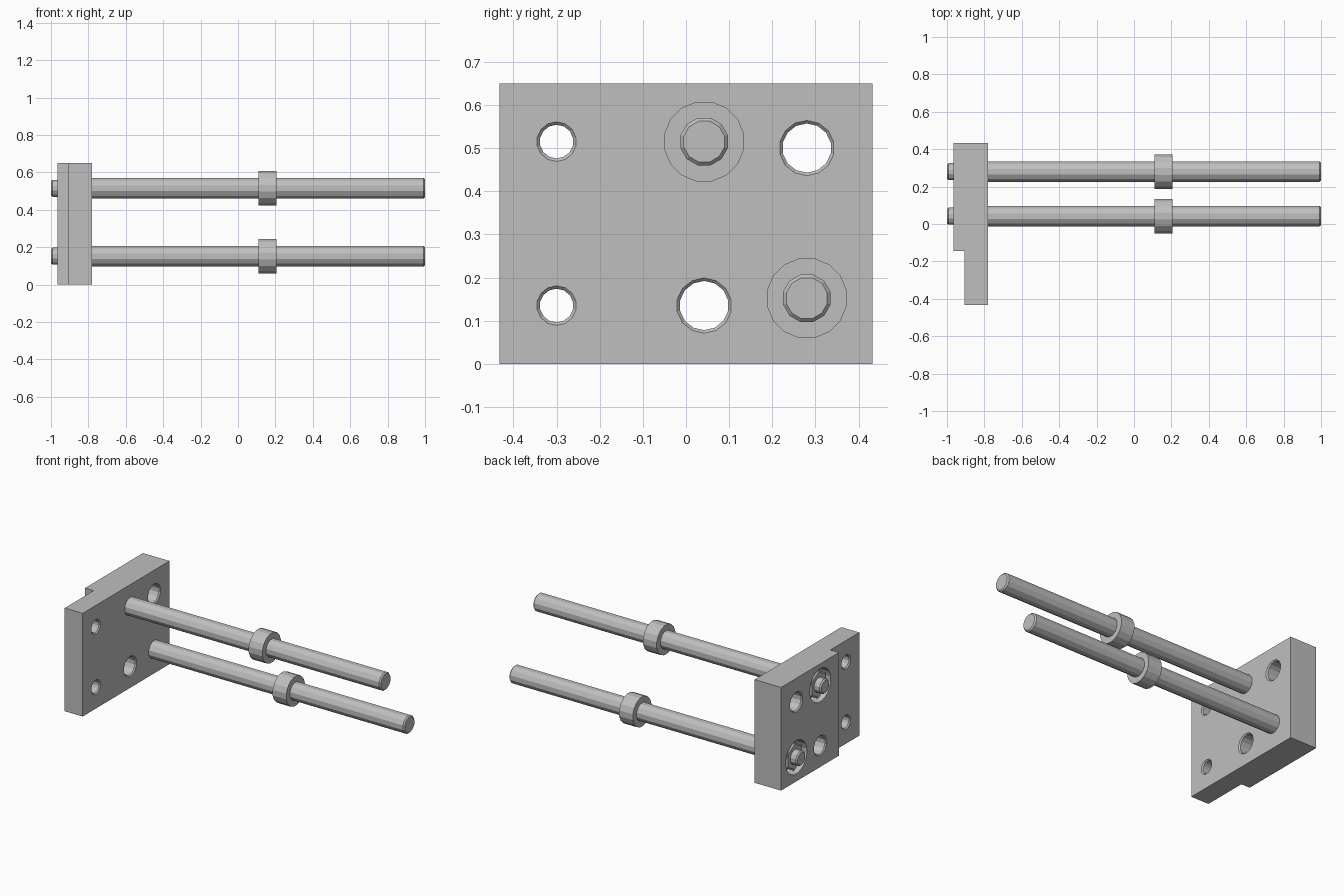
import bpy, bmesh, math

cube = bpy.data.objects.get("Cube")
if cube:
    bpy.data.objects.remove(cube, do_unlink=True)

steel = bpy.data.materials.new("steel_grey")
steel.use_nodes = True
grey = (0.52, 0.52, 0.52, 1)
steel.diffuse_color = grey
steel.node_tree.nodes["Principled BSDF"].inputs["Base Color"].default_value = grey


def finish(name, bm):
    bmesh.ops.recalc_face_normals(bm, faces=bm.faces)
    mesh = bpy.data.meshes.new(name)
    bm.to_mesh(mesh)
    bm.free()
    mesh.materials.append(steel)
    obj = bpy.data.objects.new(name, mesh)
    bpy.context.collection.objects.link(obj)
    return obj


def lathe(name, profile, centre, sides):
    """Revolve (x, radius) points about an x-parallel axis, closing the ends."""
    bm = bmesh.new()
    cy, cz = centre
    rings = []
    for x, r in profile:
        angles = [2 * math.pi * (i + 0.5) / sides for i in range(sides)]
        rings.append([bm.verts.new((x, cy + r * math.cos(a), cz + r * math.sin(a)))
                      for a in angles])
    for a, b in zip(rings, rings[1:]):
        for i in range(sides):
            j = (i + 1) % sides
            bm.faces.new((a[i], a[j], b[j], b[i]))
    bm.faces.new(rings[0])
    bm.faces.new(rings[-1])
    return finish(name, bm)


# Plate dimensions
BACK, STEP, FRONT = -0.965, -0.905, -0.78
HALF, STEP_Y, HEIGHT = 0.432, -0.145, 0.65
CHAMFER = 0.007

# Stepped mounting plate: plan outline extruded upward
bm = bmesh.new()
outline = [(FRONT, -HALF), (FRONT, HALF), (BACK, HALF),
           (BACK, STEP_Y), (STEP, STEP_Y), (STEP, -HALF)]
base = bm.faces.new([bm.verts.new((x, y, 0)) for x, y in outline])
extruded = bmesh.ops.extrude_face_region(bm, geom=[base])["geom"]
bmesh.ops.translate(bm, vec=(0, 0, HEIGHT),
                    verts=[v for v in extruded if isinstance(v, bmesh.types.BMVert)])
plate = finish("mounting_plate", bm)

# Chamfered through holes and round nut recesses
rod_centres = [(0.042, 0.515), (0.28, 0.152)]
holes = [((-0.3, 0.135), 0.039, STEP), ((-0.3, 0.515), 0.039, STEP),
         ((0.042, 0.135), 0.057, BACK), ((0.28, 0.5), 0.057, BACK)]
cutters = []
for centre, r, back in holes:
    wide = r + 2 * CHAMFER
    profile = [(back - CHAMFER, wide), (back + CHAMFER, r),
               (FRONT - CHAMFER, r), (FRONT + CHAMFER, wide)]
    cutters.append(lathe("hole_cutter", profile, centre, 14))
for centre in rod_centres:
    cutters.append(lathe("recess_cutter", [(BACK - 0.05, 0.105), (BACK + 0.075, 0.105)],
                         centre, 20))

bpy.context.view_layer.objects.active = plate
for cutter in cutters:
    cutter.hide_render = True
    cut = plate.modifiers.new("cut", "BOOLEAN")
    cut.operation = "DIFFERENCE"
    cut.solver = "EXACT"
    cut.object = cutter
    bpy.ops.object.modifier_apply(modifier=cut.name)
    bpy.data.objects.remove(cutter, do_unlink=True)

# Guide rods with threaded stubs, retaining nuts and stop collars
ROD, STUB, C = 0.057, 0.047, 0.008
for label, centre in zip(("upper", "lower"), rod_centres):
    lathe(label + "_rod",
          [(-1, STUB - C), (-1 + C, STUB), (BACK + 0.09, STUB), (BACK + 0.09, ROD),
           (1 - C, ROD), (1, ROD - C)], centre, 12)
    lathe(label + "_collar", [(0.11, 0.094), (0.205, 0.094)], centre, 16)
    lathe(label + "_hex_nut",
          [(BACK + 0.01, 0.08), (BACK + 0.018, 0.09), (BACK + 0.08, 0.09)], centre, 6)
